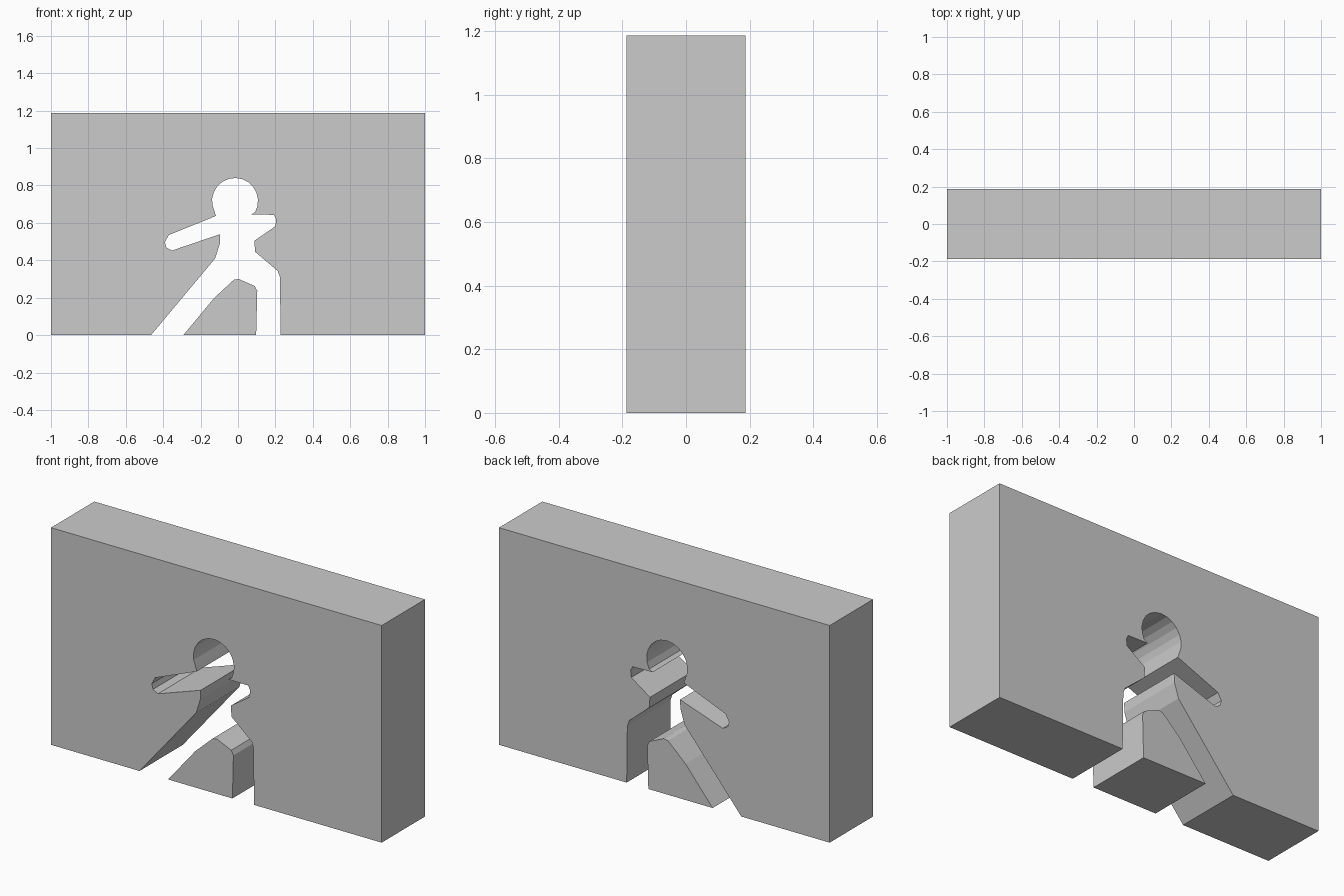
import bpy, bmesh, math

if "Cube" in bpy.data.objects:
    bpy.data.objects.remove(bpy.data.objects["Cube"])

DEPTH = 0.374
HEIGHT = 1.187


def extrude_profile(name, points):
    """Solid made from an x/z outline, centred on y = 0."""
    bm = bmesh.new()
    face = bm.faces.new([bm.verts.new((x, -DEPTH / 2, z)) for x, z in points])
    result = bmesh.ops.extrude_face_region(bm, geom=[face], use_keep_orig=True)
    moved = [g for g in result["geom"] if isinstance(g, bmesh.types.BMVert)]
    bmesh.ops.translate(bm, verts=moved, vec=(0, DEPTH, 0))
    bmesh.ops.recalc_face_normals(bm, faces=bm.faces)
    bmesh.ops.triangulate(bm, faces=[f for f in bm.faces if len(f.verts) > 4])
    mesh = bpy.data.meshes.new(name)
    bm.to_mesh(mesh)
    bm.free()
    obj = bpy.data.objects.new(name, mesh)
    bpy.context.collection.objects.link(obj)
    return obj


# Left side of the figure opening: leg, waist, arm, shoulder
left_side = [(-0.465, 0), (-0.122, 0.41), (-0.097, 0.49), (-0.095, 0.54),
             (-0.353, 0.452), (-0.383, 0.468), (-0.391, 0.497), (-0.37, 0.535),
             (-0.118, 0.637)]

# Round head opening, from neck to neck
STEPS = 14
start, end = math.radians(207), math.radians(-29)
head = []
for i in range(STEPS + 1):
    a = start + (end - start) * i / STEPS
    head.append((-0.016 + 0.123 * math.cos(a), 0.717 + 0.123 * math.sin(a)))

# Right side of the opening: shoulder, short arm, waist, leg
right_side = [(0.071, 0.645), (0.192, 0.643), (0.204, 0.62), (0.2, 0.582),
              (0.087, 0.504), (0.092, 0.445), (0.213, 0.342), (0.224, 0.31),
              (0.228, 0)]

# Wall around the figure opening
extrude_profile("wall", [(-1, 0)] + left_side + head + right_side
                + [(1, 0), (1, HEIGHT), (-1, HEIGHT)])

# Loose block between the legs
extrude_profile("block_between_legs", [
    (-0.292, 0), (-0.128, 0.198), (-0.022, 0.296), (0.004, 0.3),
    (0.09, 0.262), (0.103, 0.237), (0.097, 0)])
